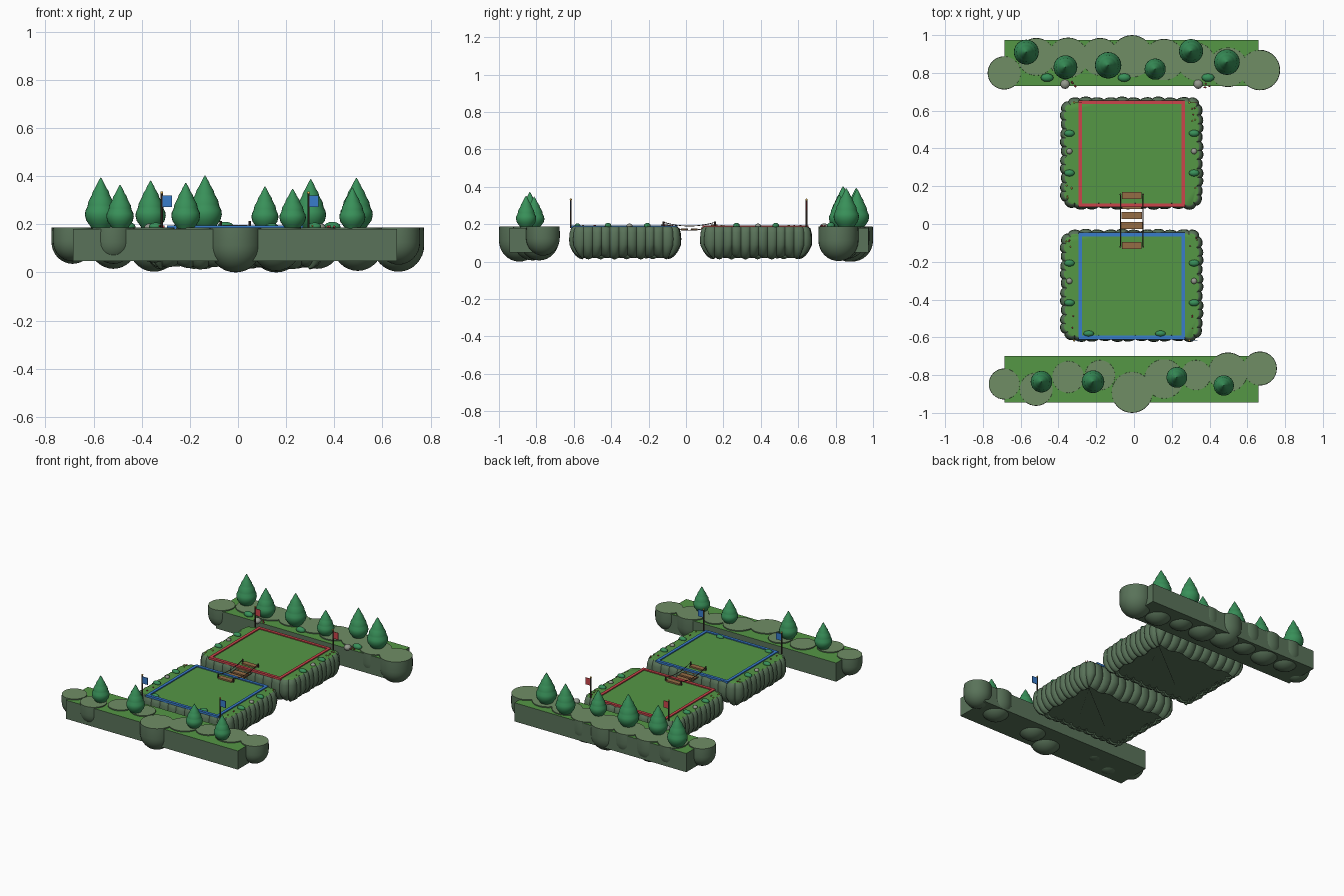
import bpy, bmesh, math, random
from mathutils import Vector

if "Cube" in bpy.data.objects:
    bpy.data.objects.remove(bpy.data.objects["Cube"])

random.seed(4)
TOP = 0.187      # grass level
CX = -0.012      # centre line of the two courts


def mat(name, r, g, b):
    m = bpy.data.materials.new(name)
    m.diffuse_color = (r, g, b, 1)
    m.use_nodes = True
    m.node_tree.nodes["Principled BSDF"].inputs["Base Color"].default_value = m.diffuse_color
    return m


GRASS = mat("grass", 0.09, 0.31, 0.06)
SOIL = mat("mossy_soil", 0.10, 0.17, 0.10)
MOSS = mat("pale_moss", 0.16, 0.27, 0.13)
LEAF = mat("leaf", 0.04, 0.28, 0.10)
ROCK = mat("rock", 0.30, 0.32, 0.27)
WOOD = mat("wood", 0.30, 0.15, 0.06)
DARK = mat("dark_wood", 0.06, 0.04, 0.03)
RED = mat("red", 0.60, 0.06, 0.07)
BLUE = mat("blue", 0.04, 0.20, 0.60)
YELLOW = mat("yellow", 0.8, 0.5, 0.1)


def finish(bm, name, mats, smooth=True, angle=40):
    bmesh.ops.recalc_face_normals(bm, faces=bm.faces[:])
    me = bpy.data.meshes.new(name)
    bm.to_mesh(me)
    bm.free()
    for m in mats:
        me.materials.append(m)
    ob = bpy.data.objects.new(name, me)
    bpy.context.collection.objects.link(ob)
    if smooth:
        bpy.context.view_layer.objects.active = ob
        ob.select_set(True)
        bpy.ops.object.shade_smooth_by_angle(angle=math.radians(angle))
        ob.select_set(False)
    return ob


def rings_mesh(name, rings, mats):
    """Bridge closed rings, cap both ends; the first cap gets material 0, the rest the last one."""
    bm = bmesh.new()
    vs = [[bm.verts.new(p) for p in r] for r in rings]
    n = len(rings[0])
    for a, b in zip(vs, vs[1:]):
        for i in range(n):
            f = bm.faces.new((a[i], a[(i + 1) % n], b[(i + 1) % n], b[i]))
            f.material_index = len(mats) - 1
    bm.faces.new(vs[0])
    bm.faces.new(vs[-1]).material_index = len(mats) - 1
    return finish(bm, name, mats)


def lathe(name, x, y, profile, mats, n=24):
    circ = [(math.cos(2 * math.pi * i / n), math.sin(2 * math.pi * i / n)) for i in range(n)]
    return rings_mesh(name, [[(x + r * c, y + r * s, z) for c, s in circ] for r, z in profile], mats)


def box(name, x0, x1, y0, y1, z0, z1, m, top=None):
    bm = bmesh.new()
    bmesh.ops.create_cube(bm, size=1)
    for v in bm.verts:
        v.co = Vector(((x0, x1)[v.co.x > 0], (y0, y1)[v.co.y > 0], (z0, z1)[v.co.z > 0]))
    if top:
        for f in bm.faces:
            f.material_index = int(f.calc_center_median().z > z1 - 1e-5)
    return finish(bm, name, [m, top] if top else [m], smooth=False)


def ball(name, x, y, z, sx, sy, sz, m):
    bm = bmesh.new()
    bmesh.ops.create_uvsphere(bm, u_segments=12, v_segments=8, radius=1)
    for v in bm.verts:
        v.co = Vector((x + v.co.x * sx, y + v.co.y * sy, z + v.co.z * sz))
    return finish(bm, name, [m])


def rod(name, a, b, r, m):
    a, b = Vector(a), Vector(b)
    bm = bmesh.new()
    bmesh.ops.create_cone(bm, cap_ends=True, segments=8, radius1=r, radius2=r, depth=(b - a).length)
    q = Vector((0, 0, 1)).rotation_difference(b - a)
    for v in bm.verts:
        v.co = q @ v.co + (a + b) / 2
    return finish(bm, name, [m])


# Forest banks: a slab with rounded earth lumps along it
def bank(side, y0, y1, lumps):
    box(side + "_bank_slab", -0.685, 0.66, y0, y1, 0.048, 0.18, SOIL, GRASS)
    for i, (y, r) in enumerate(lumps):
        d = min(1.72 * r, TOP)
        prof = [(r * 0.985, TOP), (r, TOP - 0.15 * d), (r, TOP - 0.4 * d)]
        for k in range(1, 8):
            t = k * math.pi / 2 / 8
            prof.append((r * math.cos(t), TOP - 0.4 * d - 0.6 * d * math.sin(t)))
        prof.append((0.002, TOP - d))
        lathe(side + "_bank_lump", -0.687 + 0.1692 * i, y, prof, [MOSS, SOIL], 32)


bank("back", 0.73, 0.975, [(0.80, .088), (0.885, .10), (0.88, .107), (0.885, .10), (0.888, .112),
                           (0.87, .11), (0.86, .10), (0.83, .105), (0.815, .107)])
bank("front", -0.945, -0.70, [(-0.847, .082), (-0.875, .088), (-0.81, .085), (-0.80, .08), (-0.891, .109),
                              (-0.82, .105), (-0.80, .08), (-0.785, .105), (-0.765, .09)])


# Court islands: rounded rectangle with lumpy rim
def outline(hx, hy, rad, n):
    per = []
    segs = [(hx - rad, -(hy - rad), 0, 2 * (hy - rad)), (hx - rad, hy - rad, 90, 2 * (hx - rad)),
            (-(hx - rad), hy - rad, 180, 2 * (hy - rad)), (-(hx - rad), -(hy - rad), 270, 2 * (hx - rad))]
    for cx, cy, ang, length in segs:
        a = math.radians(ang)
        nx, ny = math.cos(a), math.sin(a)
        for i in range(n):       # straight run
            s = length * i / n
            per.append((cx + nx * rad - ny * s, cy + ny * rad + nx * s, nx, ny))
        ex, ey = cx - ny * length, cy + nx * length
        for i in range(n // 6):  # corner
            b = a + math.pi / 2 * i / (n // 6)
            per.append((ex + math.cos(b) * rad, ey + math.sin(b) * rad, math.cos(b), math.sin(b)))
    return per


def island(name, cy):
    per = outline(0.378, 0.297, 0.075, 66)
    prof = [(.022, TOP), (.010, .178), (.003, .155), (0, .125), (.001, .09), (.012, .06),
            (.03, .036), (.05, .022), (.066, .018), (.074, .026)]
    rings = []
    for inset, z in prof:
        ring = []
        for k, (x, y, nx, ny) in enumerate(per):
            w = abs(math.sin(k * math.pi / 7)) ** 0.6
            wob = 0.006 * math.sin(k * 0.31 + cy * 9)
            off = -inset - 0.010 * (1 - w) + wob * 0.5
            zz = z + (0.012 * (1 - w) + wob if z < 0.08 else 0)
            ring.append((CX + x + nx * off, cy + y + ny * off, zz))
        rings.append(ring)
    rings_mesh(name, rings, [GRASS, SOIL])


# Court border frame, corner flags, side bushes, rocks and flowers
def court(side, cy, colour, s):
    island(side + "_island", cy)
    h, t = 0.283, 0.02
    fy = cy - 0.003
    for k in (-1, 1):
        xa, ya = CX + k * (h - t / 2), fy + k * (h - t / 2)
        box(side + "_border_side", xa - t / 2, xa + t / 2, fy - h, fy + h, 0.18, 0.194, colour)
        box(side + "_border_end", CX - h + t, CX + h - t, ya - t / 2, ya + t / 2, 0.18, 0.194, colour)
        px, py = CX + k * 0.305, s * 0.63 + 0.014
        rod(side + "_flag_pole", (px, py, 0.18), (px, py, 0.33), 0.0045, DARK)
        ball(side + "_pole_knob", px, py, 0.331, .006, .006, .006, YELLOW)
        box(side + "_flag", px, px + 0.042, py - 0.002, py + 0.002, 0.272, 0.32, colour)
        ex = CX + k * 0.33
        base = 0.375 if s > 0 else -0.312
        for dy in (-0.105, 0.105):
            ball(side + "_bush", ex, base + dy, TOP + 0.004, .028, .018, .016, LEAF)
        ball(side + "_rock", ex, base + 0.01, TOP + 0.003, .016, .016, .013, ROCK)
        for j in range(6):
            fx = ex + random.uniform(-.02, .02)
            yy = base + random.choice((-1, 1)) * random.uniform(.17, .25)
            ball(side + "_flower", fx, yy, TOP + 0.006, .004, .004, .004, random.choice((RED, YELLOW)))
    if s < 0:
        for bx in (-0.24, 0.14):
            ball("front_edge_bush", bx, -0.58, TOP + 0.003, .028, .016, .014, LEAF)


court("back", 0.375, RED, 1)
court("front", -0.325, BLUE, -1)

# Sagging plank bridge with posts and rope rails
YM, HALF = 0.018, 0.138


def sag(y, top, dip):
    return top - dip * (1 - ((y - YM) / HALF) ** 2)


for i in range(6):
    y = YM + (i - 2.5) * 0.053
    w = 0.055 + random.uniform(-.004, .004)
    z = sag(y, 0.194, 0.024)
    box("bridge_plank", CX - w, CX + w, y - .018, y + .018, z - .005, z + .005, WOOD)
for k in (-1, 1):
    x = CX + k * 0.06
    for e in (-1, 1):
        y = YM + e * HALF
        rod("bridge_post", (x, y, 0.18), (x, y, 0.214), .005, DARK)
    for top, dip in ((0.21, 0.02), (0.19, 0.022)):
        ys = [YM - HALF + 2 * HALF * i / 8 for i in range(9)]
        for a, b in zip(ys, ys[1:]):
            rod("bridge_rope", (x, a, sag(a, top, dip)), (x, b, sag(b, top, dip)), .002, DARK)

# Bulbous pointed trees: x, y, radius, tip height
trees = [(-.57, .91, .066, .394), (-.363, .83, .063, .381), (-.137, .84, .07, .402), (.112, .82, .056, .357),
         (.302, .915, .064, .387), (.492, .857, .068, .392), (-.49, -.835, .057, .364),
         (-.217, -.835, .06, .372), (.227, -.812, .055, .347), (.475, -.855, .054, .352)]
tree_prof = [(.55, -.03), (.72, .05), (.92, .14), (1, .25), (.97, .33), (.86, .40), (.82, .45), (.78, .52),
             (.64, .60), (.56, .65), (.50, .72), (.34, .80), (.24, .87), (.13, .94), (.02, 1)]
for x, y, r, h in trees:
    lathe("tree_crown", x, y, [(r * a, TOP + (h - TOP) * b) for a, b in tree_prof], [LEAF])
    rod("tree_trunk", (x, y, 0.16), (x, y, 0.2), .014, WOOD)

# Undergrowth on the back bank
for x in (-0.46, -0.052, 0.392):
    ball("bank_bush", x, 0.775, TOP + 0.003, .034, .022, .02, LEAF)
for x in (-0.365, 0.34):
    ball("bank_rock", x, 0.74, TOP - 0.003, .025, .025, .02, ROCK)
    for j in range(4):
        ball("bank_flower", x + 0.06 + random.uniform(-.03, .03), 0.737 + random.uniform(-.015, .015),
             TOP + 0.003, .005, .005, .005, RED)
